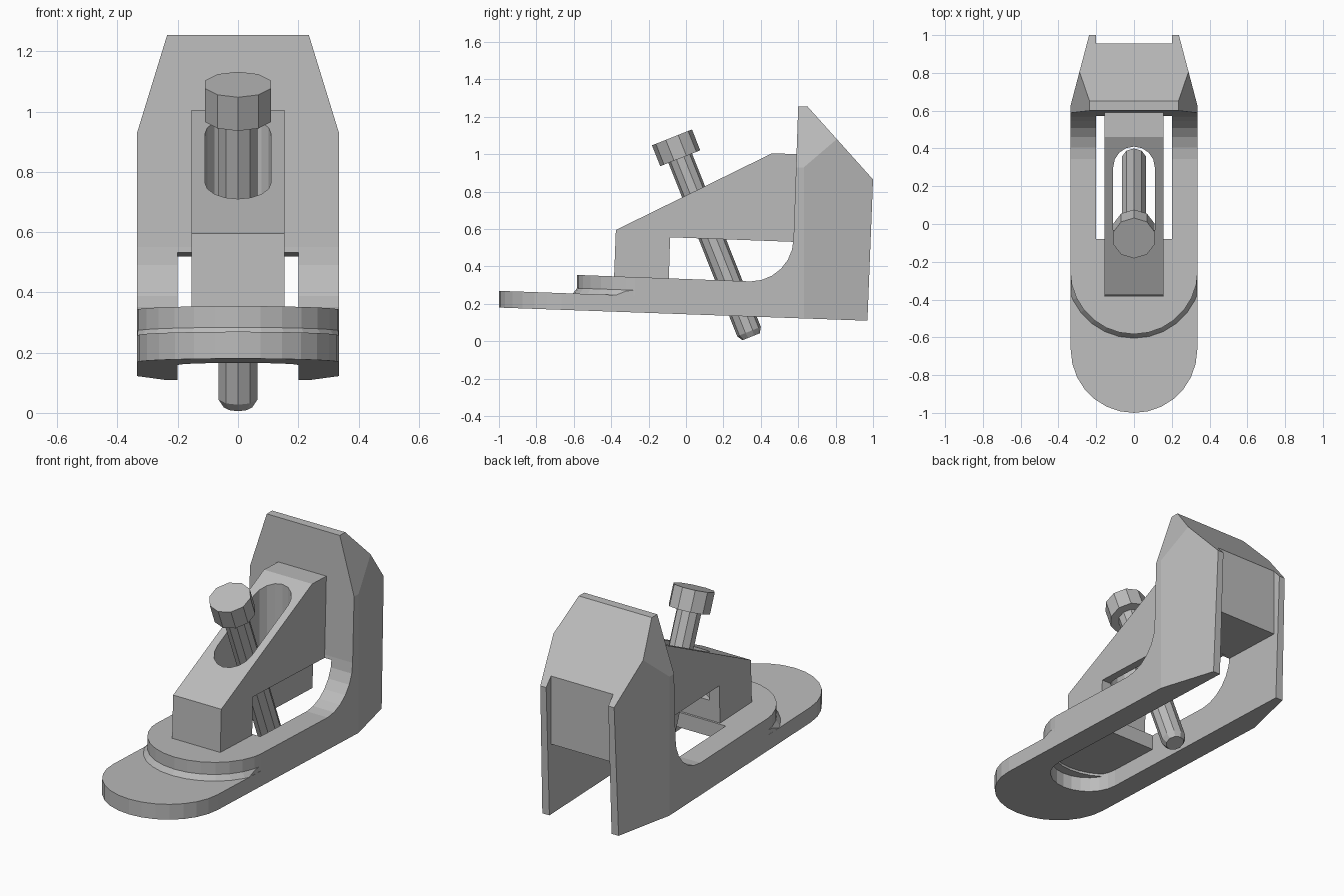
import bpy, bmesh
from math import pi, sin, cos, atan2
from mathutils import Matrix, Vector

if "Cube" in bpy.data.objects:
    bpy.data.objects.remove(bpy.data.objects["Cube"])

# One grey metal finish
GREY = (0.5, 0.5, 0.5, 1)
metal = bpy.data.materials.new("grey_metal")
metal.use_nodes = True
metal.diffuse_color = GREY
metal.node_tree.nodes["Principled BSDF"].inputs["Base Color"].default_value = GREY

TILT = 0.0355   # the base drops slightly toward the back
HALF = 0.335    # half width of the body


def finish(name, bm):
    bmesh.ops.recalc_face_normals(bm, faces=bm.faces)
    mesh = bpy.data.meshes.new(name)
    bm.to_mesh(mesh)
    bm.free()
    mesh.materials.append(metal)
    ob = bpy.data.objects.new(name, mesh)
    bpy.context.collection.objects.link(ob)
    return ob


def extrude(points, offset):
    bm = bmesh.new()
    face = bm.faces.new([bm.verts.new(p) for p in points])
    res = bmesh.ops.extrude_face_region(bm, geom=[face])
    verts = [v for v in res["geom"] if isinstance(v, bmesh.types.BMVert)]
    bmesh.ops.translate(bm, verts=verts, vec=offset)
    return bm


def side_prism(name, profile, half):
    return finish(name, extrude([(-half, y, z) for y, z in profile], (2 * half, 0, 0)))


def plan_prism(name, outline, z0, z1, tilt=TILT):
    bm = extrude([(x, y, z0) for x, y in outline], (0, 0, z1 - z0))
    for v in bm.verts:
        v.co.z -= tilt * v.co.y
    return finish(name, bm)


def arc(cy, r, start, end, n, cx=0):
    steps = [start + (end - start) * i / n for i in range(n + 1)]
    return [(cx + r * cos(a), cy + r * sin(a)) for a in steps]


def boolean(ob, tool, operation="DIFFERENCE"):
    mod = ob.modifiers.new("cut", "BOOLEAN")
    mod.operation, mod.object, mod.solver = operation, tool, "EXACT"
    bpy.context.view_layer.update()
    graph = bpy.context.evaluated_depsgraph_get()
    mesh = bpy.data.meshes.new_from_object(ob.evaluated_get(graph))
    ob.modifiers.clear()
    ob.data = mesh
    bpy.data.objects.remove(tool)


def box_outline(half, y0, y1):
    return [(-half, y0), (half, y0), (half, y1), (-half, y1)]


# Body: side silhouette with a rounded inner corner
corner = arc(0.55, 0.23, -pi / 2, 0, 6, cx=0.345)
profile = [(-1.05, 0.182), (-1.05, 0.372)] + corner + [
    (0.6, 1.255), (0.65, 1.255), (1.0, 0.865), (0.97, 0.11)]
body = side_prism("clamp_body", profile, 0.5)

# Rounded toe and tapered back
plan = arc(-0.665, HALF, -pi, 0, 14) + [
    (HALF, 0.63), (0.235, 1.01), (-0.235, 1.01), (-HALF, 0.63)]
boolean(body, plan_prism("plan_cutter", plan, -0.2, 1.6), "INTERSECT")

# Lowered toe in front of the round step
step = [(0.6, -1.2)] + [(0.6, -0.245)] + arc(-0.245, 0.338, 0, -pi, 14) + [
    (-0.6, -0.245), (-0.6, -1.2)]
boolean(body, plan_prism("toe_cutter", step, 0.234, 0.9))

# Round pocket below, open slot behind it, recess in the back
pocket = arc(-0.4, 0.2, -pi, 0, 12) + [(0.2, 0.0), (-0.2, 0.0)]
boolean(body, plan_prism("pocket_cutter", pocket, -0.2, 0.245))
boolean(body, plan_prism("slot_cutter", box_outline(0.2, -0.08, 1.2), -0.3, 0.553))
boolean(body, plan_prism("back_cutter", box_outline(0.2, 0.955, 1.2), 0.3, 1.4))

# Slanted top corners of the upright
bm = bmesh.new()
bm.from_mesh(body.data)
for side in (-1, 1):
    cut = bmesh.ops.bisect_plane(
        bm, geom=bm.verts[:] + bm.edges[:] + bm.faces[:], dist=1e-5,
        plane_co=(side * HALF, 0, 0.93), plane_no=(side * 0.325, 0, 0.1), clear_outer=True)
    edges = [e for e in cut["geom_cut"] if isinstance(e, bmesh.types.BMEdge)]
    bmesh.ops.holes_fill(bm, edges=edges)
bm.to_mesh(body.data)
bm.free()

# Small sloped fillet at the foot of the step
bm = bmesh.new()
bmesh.ops.create_cone(bm, cap_ends=True, segments=28, radius1=0.362, radius2=0.336, depth=0.035)
bmesh.ops.translate(bm, verts=bm.verts, vec=(0, -0.245, 0.2625))
for v in bm.verts:
    v.co.z -= TILT * (v.co.y + 0.4)
fillet = finish("step_fillet", bm)
crescent = [(0.334, -0.26)] + arc(-0.245, 0.3, -0.1, -pi + 0.1, 14) + [
    (-0.334, -0.26), (-0.334, -0.8), (0.334, -0.8)]
boolean(fillet, plan_prism("fillet_cutter", crescent, 0, 0.6), "INTERSECT")

# Wedge arm with its front post and long slot
wedge = side_prism("wedge_arm", [
    (-0.385, 0.33), (-0.375, 0.595), (0.46, 1.005), (0.605, 1.0),
    (0.59, 0.531), (-0.085, 0.556), (-0.092, 0.32)], 0.155)
stadium = arc(-0.03, 0.11, -pi, 0, 8) + arc(0.3, 0.11, 0, pi, 8)
boolean(wedge, plan_prism("screw_slot_cutter", stadium, 0.45, 1.4))

# Screw: ten-sided head, shaft and bevelled tip along a leaning axis
top, tip = Vector((0, -0.075, 1.09)), Vector((0, 0.348, 0.024))
axis = tip - top
length = axis.length
lean = Matrix.Translation(top) @ Matrix.Rotation(atan2(axis.y, -axis.z), 4, "X")


def screw_part(name, rings):
    bm = bmesh.new()
    loops = []
    for depth, r in rings:
        loops.append([bm.verts.new(lean @ Vector((
            r * sin(i * pi / 5), -r * cos(i * pi / 5), -depth))) for i in range(10)])
    for a, b in zip(loops, loops[1:]):
        for i in range(10):
            j = (i + 1) % 10
            bm.faces.new((a[i], a[j], b[j], b[i]))
    bm.faces.new(loops[0])
    bm.faces.new(loops[-1])
    return finish(name, bm)


screw_part("screw_head", [(0, 0.115), (0.12, 0.115)])
screw_part("screw_shaft", [(0.1, 0.068), (length - 0.03, 0.068), (length, 0.05)])
